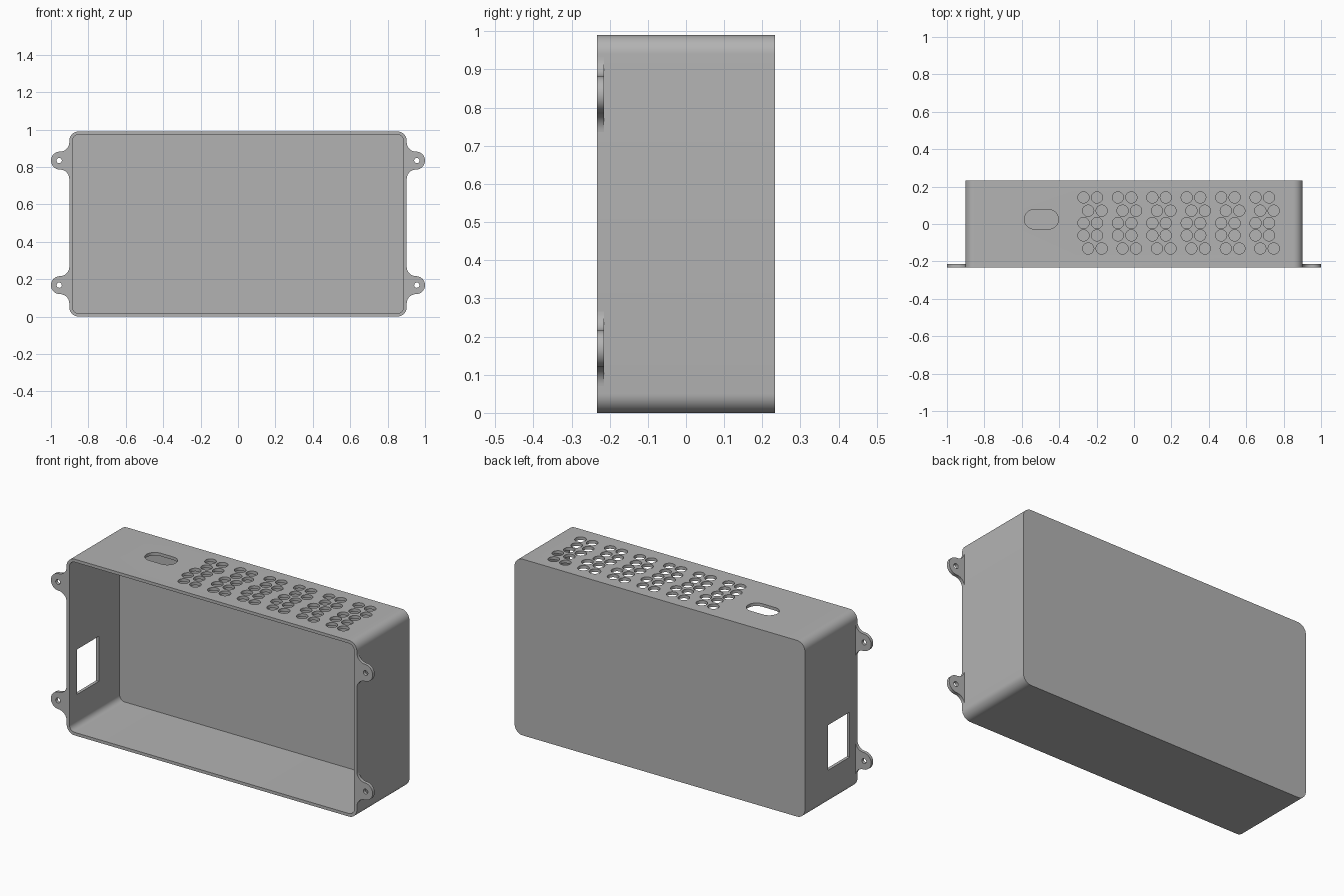
import bpy, bmesh
from math import pi, cos, sin, radians

cube = bpy.data.objects.get("Cube")
if cube:
    bpy.data.objects.remove(cube, do_unlink=True)

HALF_X, HALF_Y, HEIGHT, WALL = 0.902, 0.233, 0.99, 0.017

grey = bpy.data.materials.new("plain grey")
grey.use_nodes = True
colour = (0.45, 0.45, 0.45, 1)
grey.diffuse_color = colour
grey.node_tree.nodes["Principled BSDF"].inputs["Base Color"].default_value = colour


def arc(cx, cy, r, start, end, steps=10):
    """Points on an arc, angles in degrees."""
    angles = [radians(start + (end - start) * i / steps) for i in range(steps + 1)]
    return [(cx + r * cos(a), cy + r * sin(a)) for a in angles]


def rounded_rect(x0, x1, y0, y1, r):
    return (arc(x1 - r, y1 - r, r, 0, 90) + arc(x0 + r, y1 - r, r, 90, 180)
            + arc(x0 + r, y0 + r, r, 180, 270) + arc(x1 - r, y0 + r, r, 270, 360))


def circle(cx, cy, r, steps=32):
    return arc(cx, cy, r, 0, 360, steps)[:-1]


def along_y(u, v, w):
    return (u, w, v)


def along_z(u, v, w):
    return (u, v, w)


def prisms(name, outlines, low, high, place):
    """One object made of closed outlines extruded from low to high."""
    bm = bmesh.new()
    for outline in outlines:
        rings = [[bm.verts.new(place(u, v, w)) for u, v in outline] for w in (low, high)]
        n = len(outline)
        bm.faces.new(rings[0][::-1])
        bm.faces.new(rings[1])
        for i in range(n):
            j = (i + 1) % n
            bm.faces.new((rings[0][i], rings[0][j], rings[1][j], rings[1][i]))
    bmesh.ops.remove_doubles(bm, verts=bm.verts, dist=1e-5)
    bmesh.ops.recalc_face_normals(bm, faces=bm.faces)
    mesh = bpy.data.meshes.new(name)
    bm.to_mesh(mesh)
    bm.free()
    mesh.materials.append(grey)
    obj = bpy.data.objects.new(name, mesh)
    bpy.context.collection.objects.link(obj)
    return obj


def activate(obj):
    bpy.ops.object.select_all(action="DESELECT")
    obj.select_set(True)
    bpy.context.view_layer.objects.active = obj


def cut(obj, cutter):
    """Subtract the cutter, then discard it."""
    mod = obj.modifiers.new("cut", "BOOLEAN")
    mod.operation, mod.solver, mod.object = "DIFFERENCE", "EXACT", cutter
    activate(obj)
    bpy.ops.object.modifier_apply(modifier=mod.name)
    bpy.data.objects.remove(cutter, do_unlink=True)


def smooth(obj):
    activate(obj)
    bpy.ops.object.shade_smooth_by_angle(angle=radians(30))


# Case: rounded shell, open at the front
case = prisms("case", [rounded_rect(-HALF_X, HALF_X, 0, HEIGHT, 0.05)],
              -HALF_Y, HALF_Y, along_y)
cavity = rounded_rect(-HALF_X + WALL, HALF_X - WALL, WALL, HEIGHT - WALL, 0.033)
cut(case, prisms("cavity_cutter", [cavity], -HALF_Y - 0.1, HALF_Y - 0.02, along_y))

# Vent holes in the top: six groups of paired holes in staggered rows, and a slot
ROWS = ((0.142, 0), (0.071, 0.025), (0.005, 0), (-0.061, 0), (-0.131, 0.025))
holes = [circle(-0.27 + 0.184 * group + 0.072 * pair + shift, y, 0.03)
         for y, shift in ROWS for group in range(6) for pair in range(2)]
holes.append(rounded_rect(-0.586, -0.404, -0.027, 0.077, 0.0519))
cut(case, prisms("vent_cutter", holes, HEIGHT - 0.1, HEIGHT + 0.1, along_z))

# Rectangular window in the right wall
window = [(-1.0, 0.195), (-0.8, 0.195), (-0.8, 0.448), (-1.0, 0.448)]
cut(case, prisms("window_cutter", [window], -0.165, 0.028, along_y))
smooth(case)

# Mounting ears: round tabs with a screw hole, flared into the wall
R, FLARE, TIP = 0.048, 0.05, 0.952
for level, z in (("lower", 0.168), ("upper", 0.834)):
    for side, sx in (("left", 1), ("right", -1)):
        outline = (arc(TIP, z - R - FLARE, FLARE, 180, 90)
                   + arc(TIP, z, R, -90, 90, 20)
                   + arc(TIP, z + R + FLARE, FLARE, 270, 180))
        outline = [(sx * u, v) for u, v in outline]
        ear = prisms(f"{level}_{side}_ear", [outline], -HALF_Y, -HALF_Y + 0.018, along_y)
        hole = [circle(sx * 0.956, z, 0.014, 20)]
        cut(ear, prisms("screw_cutter", hole, -HALF_Y - 0.1, 0, along_y))
        smooth(ear)
